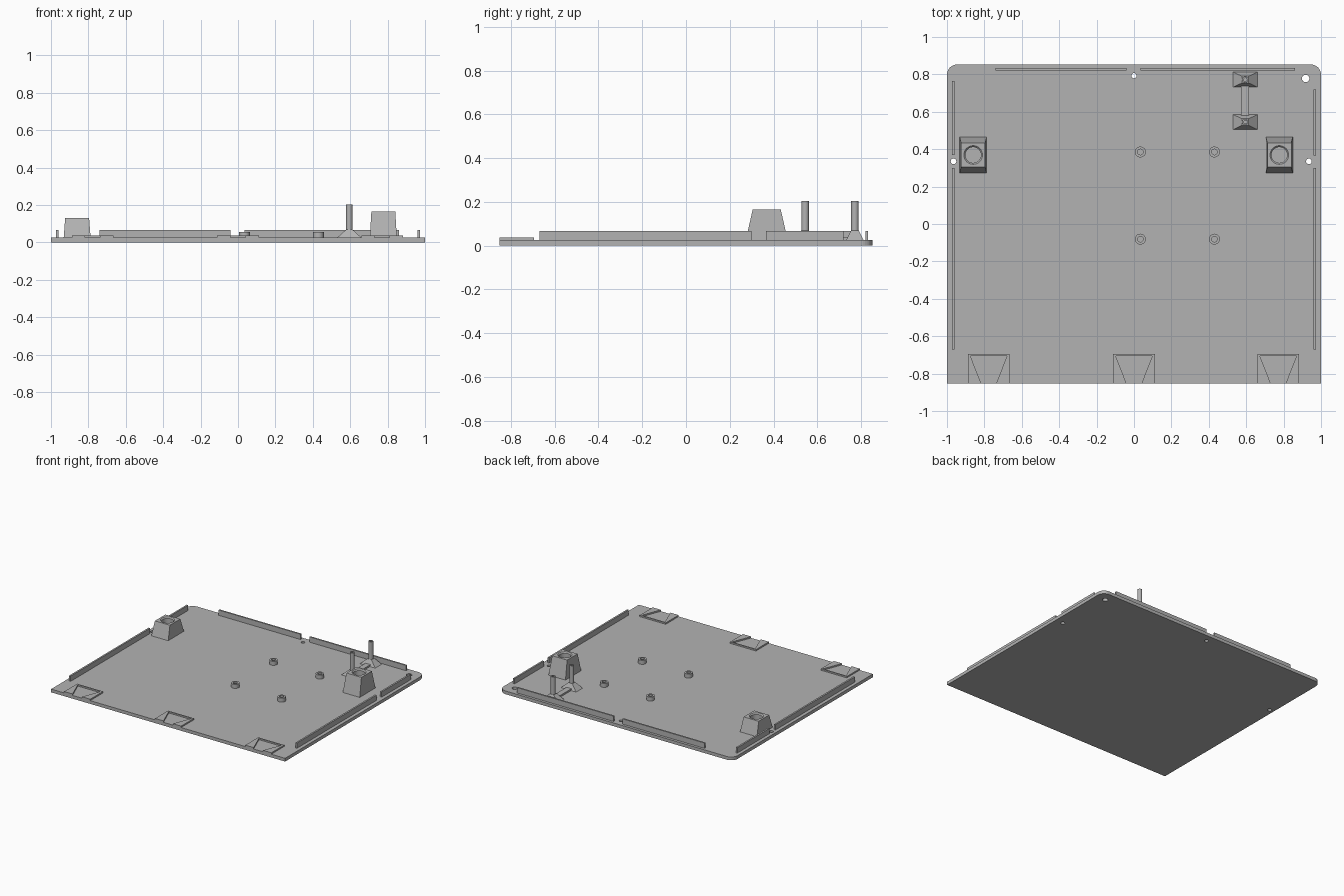
import bpy, bmesh, math

if "Cube" in bpy.data.objects:
    bpy.data.objects.remove(bpy.data.objects["Cube"])

grey = bpy.data.materials.new("light grey")
grey.diffuse_color = (0.45, 0.45, 0.45, 1)
grey.use_nodes = True
grey.node_tree.nodes["Principled BSDF"].inputs["Base Color"].default_value = grey.diffuse_color
T = 0.025  # plate thickness


def finish(name, bm, smooth=False):
    bmesh.ops.recalc_face_normals(bm, faces=bm.faces)
    me = bpy.data.meshes.new(name)
    bm.to_mesh(me)
    bm.free()
    me.materials.append(grey)
    ob = bpy.data.objects.new(name, me)
    bpy.context.collection.objects.link(ob)
    if smooth:
        bpy.ops.object.select_all(action='DESELECT')
        ob.select_set(True)
        bpy.context.view_layer.objects.active = ob
        bpy.ops.object.shade_smooth_by_angle(angle=math.radians(35))
    return ob


def prism(name, outline, z0, z1):
    """Extrude a flat outline upwards."""
    bm = bmesh.new()
    face = bm.faces.new([bm.verts.new((x, y, z0)) for x, y in outline])
    top = bmesh.ops.extrude_face_region(bm, geom=[face])['geom']
    for v in top:
        if isinstance(v, bmesh.types.BMVert):
            v.co.z = z1
    return finish(name, bm)


def frustum(name, base, top, z0, z1):
    """Block tapering from one (x0, x1, y0, y1) rectangle to another."""
    bm = bmesh.new()
    rings = []
    for (x0, x1, y0, y1), z in ((base, z0), (top, z1)):
        rings.append([bm.verts.new((x, y, z)) for x, y in
                      ((x0, y0), (x1, y0), (x1, y1), (x0, y1))])
    a, b = rings
    bm.faces.new(a)
    bm.faces.new(b)
    for i in range(4):
        j = (i + 1) % 4
        bm.faces.new((a[i], a[j], b[j], b[i]))
    return finish(name, bm)


def box(name, x0, x1, y0, y1, z0, z1):
    return frustum(name, (x0, x1, y0, y1), (x0, x1, y0, y1), z0, z1)


def lathe(name, x, y, profile, n=32):
    """Spin an (r, z) profile, closing both ends on the axis."""
    bm = bmesh.new()
    rings = [[bm.verts.new((x + r * math.cos(2 * math.pi * i / n),
                            y + r * math.sin(2 * math.pi * i / n), z))
              for i in range(n)] for r, z in profile]
    for a, b in zip(rings, rings[1:]):
        for i in range(n):
            j = (i + 1) % n
            bm.faces.new((a[i], a[j], b[j], b[i]))
    bm.faces.new(rings[0])
    bm.faces.new(rings[-1])
    return finish(name, bm, True)


def cut(ob, cutter):
    m = ob.modifiers.new("hole", 'BOOLEAN')
    m.operation, m.solver, m.object = 'DIFFERENCE', 'EXACT', cutter
    cutter.hide_render = True
    cutter.hide_set(True)


# Base plate, rounded at the two back corners
R, W, D = 0.055, 1.0, 0.853
outline = [(-W, -D), (W, -D)]
for cx, start in ((W - R, 0), (-W + R, 90)):
    for i in range(9):
        a = math.radians(start + 90 * i / 8)
        outline.append((cx + R * math.cos(a), D - R + R * math.sin(a)))
plate = prism("base_plate", outline, 0, T)
for x, y, r in ((0, 0.793, 0.014), (0.918, 0.778, 0.02),
                (-0.965, 0.335, 0.015), (0.935, 0.335, 0.015)):
    cut(plate, lathe("plate_hole_cutter", x, y, ((r, -0.05), (r, 0.1)), 24))

# Upright locating ribs along the back and sides
for x0, x1, y0, y1 in ((-0.74, -0.04, 0.821, 0.833), (0.035, 0.862, 0.821, 0.833),
                       (-0.974, -0.961, 0.37, 0.765), (-0.974, -0.961, -0.67, 0.30),
                       (0.96, 0.973, 0.365, 0.72), (0.96, 0.973, -0.67, 0.30)):
    box("rib", x0, x1, y0, y1, T, 0.066)

# Tapered mounting blocks with a chamfered blind socket
for name, x, h in (("left_block", -0.86, 0.13), ("right_block", 0.777, 0.165)):
    block = frustum(name, (x - 0.072, x + 0.072, 0.273, 0.465),
                    (x - 0.064, x + 0.064, 0.305, 0.433), T, h)
    cut(block, lathe("socket_cutter", x, 0.369,
                     ((0.042, 0.045), (0.042, h - 0.008), (0.05, h), (0.058, h + 0.008))))

# Round bosses with blind holes
for x in (0.034, 0.43):
    for y in (-0.081, 0.385):
        lathe("boss", x, y, ((0.029, T), (0.029, 0.056), (0.015, 0.056), (0.015, T)))

# Pins on pyramid feet, joined by a low bar
for y in (0.545, 0.772):
    frustum("pin_foot", (0.53, 0.66, y - 0.04, y + 0.04),
            (0.577, 0.613, y - 0.018, y + 0.018), T, 0.068)
    lathe("pin", 0.595, y, ((0.017, T), (0.017, 0.203), (0.009, 0.203), (0.009, 0.19)), 24)
box("pin_bar", 0.573, 0.615, 0.58, 0.74, T, 0.038)

# Front pads with a dovetail recess open at the front
for c in (-0.777, 0.0, 0.771):
    prism("dovetail_pad", [(c + x, y) for x, y in (
        (-0.111, -D), (-0.04, -D), (-0.098, -0.705), (0.098, -0.705),
        (0.04, -D), (0.111, -D), (0.111, -0.695), (-0.111, -0.695))], T, 0.036)
